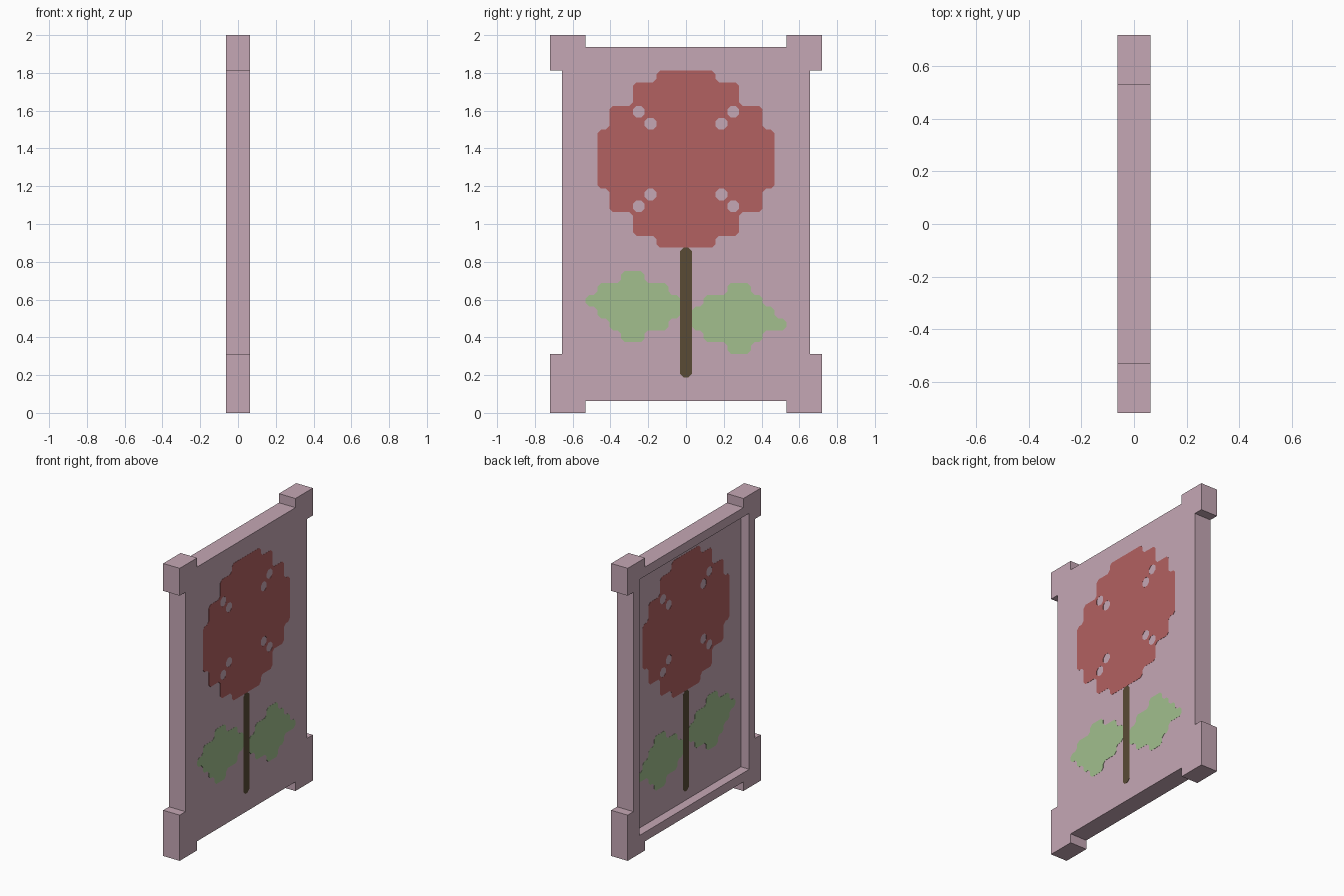
import bpy, bmesh
from mathutils import Vector

if "Cube" in bpy.data.objects:
    bpy.data.objects.remove(bpy.data.objects["Cube"], do_unlink=True)

U = 1 / 16          # one pattern cell
HALF = U            # half thickness of the panel
CUT = 0.3           # corner cut, in cells


def material(name, rgb):
    m = bpy.data.materials.new(name)
    m.use_nodes = True
    m.diffuse_color = (*rgb, 1)
    m.node_tree.nodes["Principled BSDF"].inputs["Base Color"].default_value = (*rgb, 1)
    return m


pink = material("dusty pink", (0.56, 0.39, 0.46))
red = material("petal red", (0.45, 0.12, 0.12))
green = material("leaf green", (0.36, 0.52, 0.27))
brown = material("stem brown", (0.10, 0.07, 0.036))


def slab(name, polygons, x0, x1, mat):
    """Extrude flat (y, z) polygons, given in cells, from x0 to x1."""
    bm = bmesh.new()
    for poly in polygons:
        bm.faces.new([bm.verts.new((x0, y * U, z * U)) for y, z in poly])
    bmesh.ops.remove_doubles(bm, verts=bm.verts, dist=1e-5)
    out = bmesh.ops.extrude_face_region(bm, geom=bm.faces[:], use_keep_orig=True)
    moved = [g for g in out["geom"] if isinstance(g, bmesh.types.BMVert)]
    bmesh.ops.translate(bm, verts=moved, vec=Vector((x1 - x0, 0, 0)))
    bmesh.ops.recalc_face_normals(bm, faces=bm.faces)
    mesh = bpy.data.meshes.new(name)
    bm.to_mesh(mesh)
    bm.free()
    mesh.materials.append(mat)
    obj = bpy.data.objects.new(name, mesh)
    bpy.context.collection.objects.link(obj)
    return obj


def cells(rows):
    """Rows of {row: (first column, last column)} as a set of cells."""
    return {(c, r) for r, (a, b) in rows.items() for c in range(a, b + 1)}


def softened(filled):
    """Cell polygons with outer corners cut and inner corners filled."""
    polys = []
    around = {(c + i, r + j) for c, r in filled for i in (-1, 0, 1) for j in (-1, 0, 1)}
    for c, r in sorted(around):
        poly = []
        for sy, sz in ((-1, -1), (1, -1), (1, 1), (-1, 1)):
            side, updown = (c + sy, r) in filled, (c, r + sz) in filled
            diagonal = (c + sy, r + sz) in filled
            y, z = c + sy / 2, r + 0.5 + sz / 2
            along_y, along_z = (y - sy * CUT, z), (y, z - sz * CUT)
            if (c, r) in filled:
                if side or updown or diagonal:
                    poly.append((y, z))
                else:
                    poly += [along_z, along_y] if sy == sz else [along_y, along_z]
            elif side and updown:
                polys.append([(y, z), along_y, along_z])
        if poly:
            polys.append(poly)
    return polys


# Framed panel: mirrored outline with corner blocks
edge = [(8.5, 31), (8.5, 32), (11.5, 32), (11.5, 29), (10.5, 29),
        (10.5, 5), (11.5, 5), (11.5, 0), (8.5, 0), (8.5, 1)]
outline = edge + [(-y, z) for y, z in reversed(edge)]
panel = slab("framed_panel", [outline], -HALF, HALF, pink)

# Recess behind the panel, leaving a rim
cutter = slab("recess_cutter", [[(-9.5, 2), (9.5, 2), (9.5, 30), (-9.5, 30)]],
              -2 * HALF, 0, pink)
cutter.hide_render = True
mod = panel.modifiers.new("recess", 'BOOLEAN')
mod.operation = 'DIFFERENCE'
mod.solver = 'EXACT'
mod.object = cutter
bpy.context.view_layer.objects.active = panel
bpy.ops.object.modifier_apply(modifier=mod.name)
bpy.data.objects.remove(cutter, do_unlink=True)

# Blossom: stepped disc, symmetric about its middle row, with eight gaps
middle = 21
half_widths = [7, 7, 7, 6, 6, 4, 4, 2]
blossom = set()
for d, w in enumerate(half_widths):
    blossom |= cells({middle + d: (-w, w), middle - d: (-w, w)})
for sy in (-1, 1):
    for sz in (-1, 1):
        blossom -= {(sy * 3, middle + sz * 3), (sy * 4, middle + sz * 4)}

# Leaves and stem
right_leaf = cells({11: (-5, -4), 10: (-7, -2), 9: (-8, -1),
                    8: (-7, -1), 7: (-6, -2), 6: (-5, -4)})
left_leaf = cells({10: (4, 5), 9: (2, 6), 8: (1, 7),
                   7: (1, 8), 6: (2, 6), 5: (4, 5)})
stem = cells({r: (0, 0) for r in range(3, 14)})

# Thin inlays on the flat face and on the recessed face
for name, shape, mat in (("blossom", blossom, red), ("leaf_low_y", right_leaf, green),
                         ("leaf_high_y", left_leaf, green), ("stem", stem, brown)):
    polys = softened(shape)
    slab(name + "_outer", polys, HALF - 0.001, HALF + 0.001, mat)
    slab(name + "_recessed", polys, -0.001, 0.001, mat)
